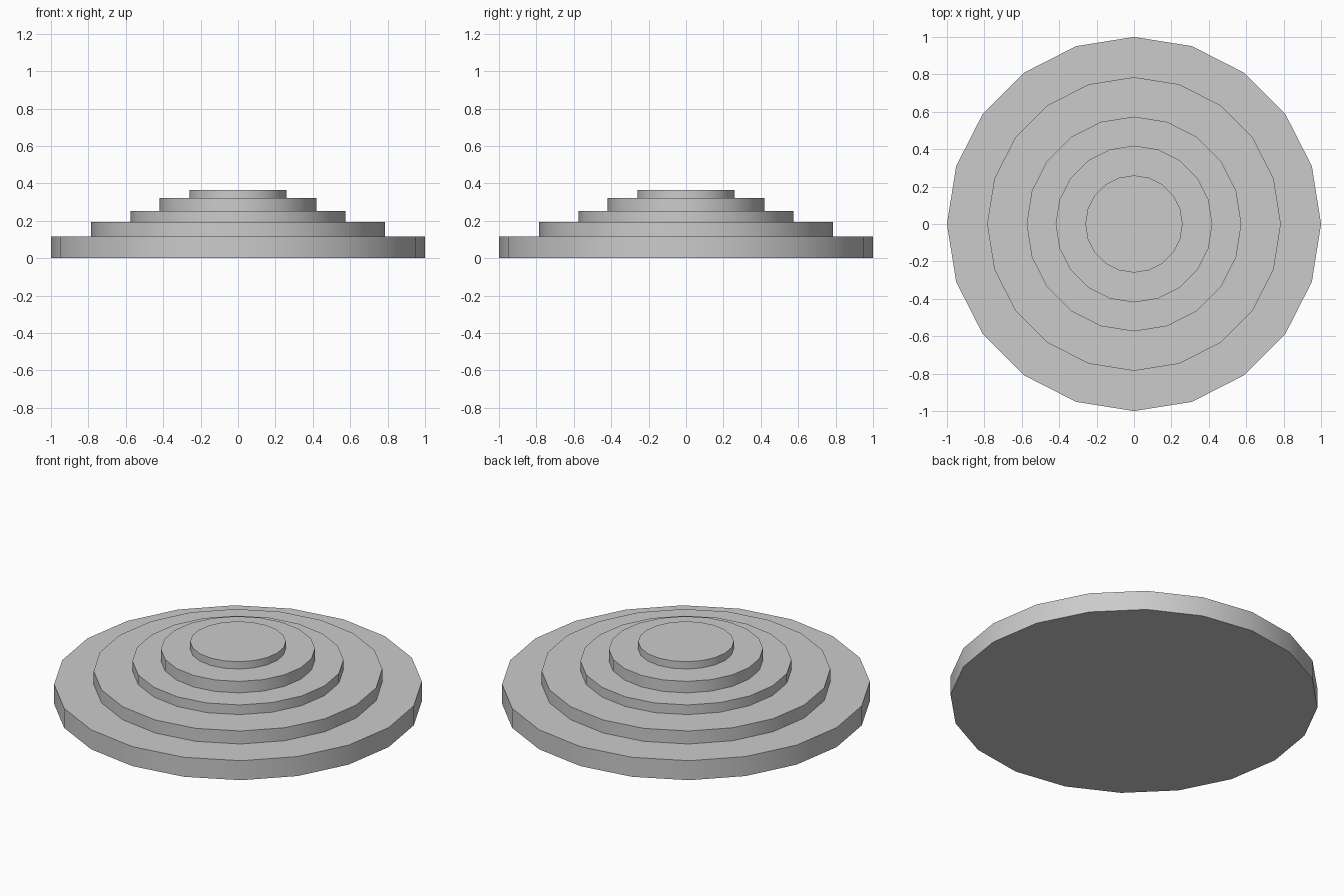
import bpy, bmesh
from math import cos, sin, radians, tau

if "Cube" in bpy.data.objects:
    bpy.data.objects.remove(bpy.data.objects["Cube"])

SIDES = 20
# (radius, top height) of each tier, bottom to top
TIERS = [(1.0, 0.117), (0.785, 0.195), (0.574, 0.253), (0.419, 0.322), (0.26, 0.366)]

bm = bmesh.new()


def ring(r, z):
    return [bm.verts.new((r * cos(tau * i / SIDES), r * sin(tau * i / SIDES), z))
            for i in range(SIDES)]


# Stepped profile: a riser and a tread for each tier
rings, base = [], 0.0
for radius, top in TIERS:
    rings += [ring(radius, base), ring(radius, top)]
    base = top

for lower, upper in zip(rings, rings[1:]):
    for i in range(SIDES):
        j = (i + 1) % SIDES
        bm.faces.new((lower[i], lower[j], upper[j], upper[i]))

# Flat underside and top
bm.faces.new(rings[0][::-1])
bm.faces.new(rings[-1])

mesh = bpy.data.meshes.new("round_stepped_platform")
bm.to_mesh(mesh)
bm.free()
platform = bpy.data.objects.new("round_stepped_platform", mesh)
bpy.context.collection.objects.link(platform)

# Smooth risers, crisp step edges
bpy.context.view_layer.objects.active = platform
platform.select_set(True)
bpy.ops.object.shade_smooth_by_angle(angle=radians(30))
